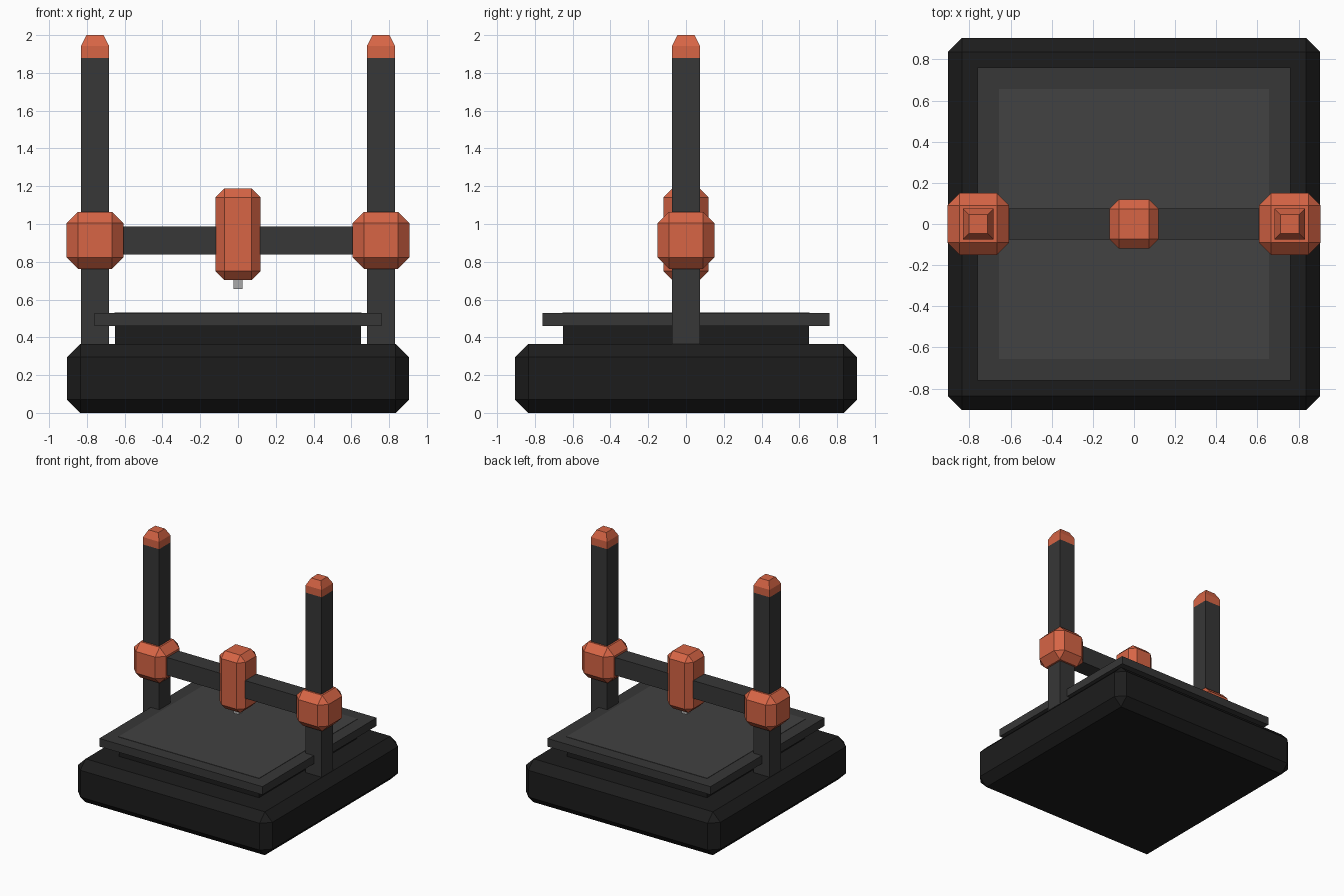
import bpy, bmesh

if "Cube" in bpy.data.objects:
    bpy.data.objects.remove(bpy.data.objects["Cube"])


def material(name, r, g, b):
    m = bpy.data.materials.new(name)
    m.diffuse_color = (r, g, b, 1)
    m.use_nodes = True
    m.node_tree.nodes["Principled BSDF"].inputs["Base Color"].default_value = m.diffuse_color
    return m


BLACK = material("black", 0.012, 0.012, 0.012)
DARK = material("dark_grey", 0.038, 0.038, 0.038)
PLATE = material("plate_grey", 0.054, 0.054, 0.054)
ORANGE = material("orange", 0.68, 0.13, 0.06)
METAL = material("metal", 0.4, 0.4, 0.4)


def box(name, cx, hx, hy, z0, z1, mat, chamfer=0.0, taper=1.0):
    """Box centred on (cx, 0), with optional chamfered edges or tapered top."""
    bm = bmesh.new()
    bmesh.ops.create_cube(bm, size=2)
    for v in bm.verts:
        s = taper if v.co.z > 0 else 1.0
        v.co = (v.co.x * hx * s, v.co.y * hy * s, z1 if v.co.z > 0 else z0)
    if chamfer:
        bmesh.ops.bevel(bm, geom=bm.edges[:], offset=chamfer, segments=1,
                        affect='EDGES', profile=0.5)
    mesh = bpy.data.meshes.new(name)
    bm.to_mesh(mesh)
    bm.free()
    mesh.materials.append(mat)
    ob = bpy.data.objects.new(name, mesh)
    ob.location.x = cx
    bpy.context.collection.objects.link(ob)
    return ob


# Base and print bed
box("base", 0, 0.905, 0.905, 0, 0.365, BLACK, 0.07)
box("bed_pedestal", 0, 0.652, 0.652, 0.36, 0.46, BLACK)
box("bed", 0, 0.76, 0.76, 0.46, 0.528, DARK)
box("build_plate", 0, 0.655, 0.655, 0.522, 0.531, PLATE)

# Columns with caps and sliding joints
for side, x in (("left", -0.757), ("right", 0.757)):
    box(side + "_column", x, 0.075, 0.075, 0.36, 1.88, DARK)
    box(side + "_cap_lower", x, 0.075, 0.075, 1.88, 1.942, ORANGE)
    box(side + "_cap_tip", x, 0.075, 0.075, 1.942, 2.0, ORANGE, taper=0.6)
    box(side + "_joint", x, 0.15, 0.15, 0.762, 1.064, ORANGE, 0.06)

# Crossbar, print head and nozzle
box("crossbar", 0, 0.757, 0.075, 0.838, 0.988, DARK)
box("print_head", 0, 0.12, 0.12, 0.703, 1.188, ORANGE, 0.048)
box("nozzle", 0, 0.024, 0.024, 0.655, 0.71, METAL)
